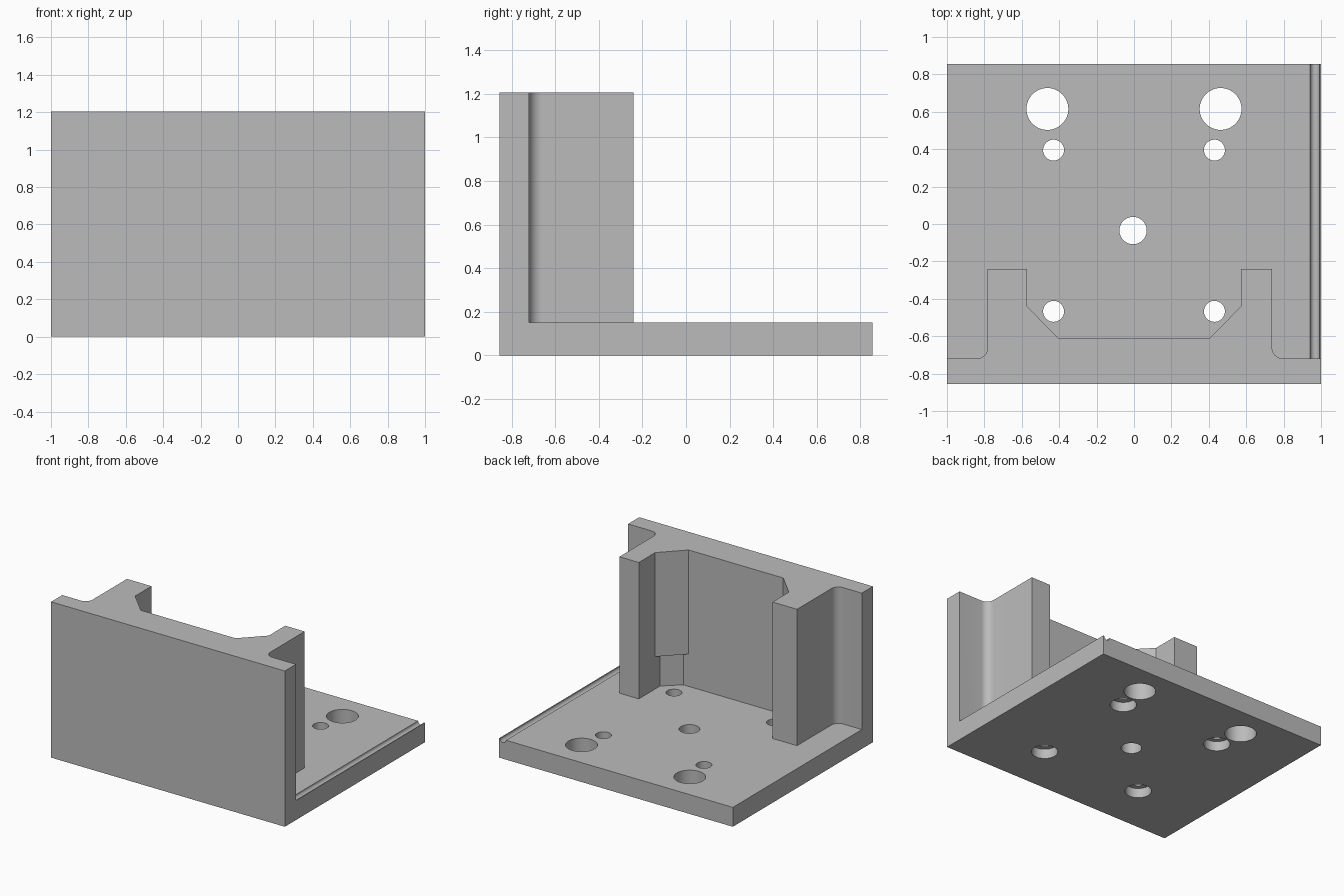
import bpy
import math
from mathutils import Matrix, Vector

cube = bpy.data.objects.get("Cube")
if cube:
    bpy.data.objects.remove(cube, do_unlink=True)

HALF_Y, PLATE_T, WALL_TOP = 0.856, 0.15, 1.205
WALL_Y, RECESS_Y, RIB_Y = -0.72, -0.61, -0.24
RIB_IN, FILLET = 0.572, 0.06

grey = bpy.data.materials.new("Grey metal")
grey.use_nodes = True
colour = (0.5, 0.5, 0.5, 1)
grey.diffuse_color = colour
grey.node_tree.nodes["Principled BSDF"].inputs["Base Color"].default_value = colour


def prism(name, outline, z0, z1):
    """Closed solid from a counter-clockwise outline, extruded in z."""
    n = len(outline)
    verts = [(x, y, z) for z in (z0, z1) for x, y in outline]
    faces = [list(range(n))[::-1], list(range(n, 2 * n))]
    faces += [[i, (i + 1) % n, n + (i + 1) % n, n + i] for i in range(n)]
    mesh = bpy.data.meshes.new(name)
    mesh.from_pydata(verts, [], faces)
    mesh.materials.append(grey)
    obj = bpy.data.objects.new(name, mesh)
    bpy.context.collection.objects.link(obj)
    return obj


def arc(cx, cy, r, a0, a1, steps):
    """Points along an arc, angles in degrees."""
    angles = [math.radians(a0 + (a1 - a0) * i / steps) for i in range(steps + 1)]
    return [(cx + r * math.cos(a), cy + r * math.sin(a)) for a in angles]


def combine(target, other, operation):
    """Boolean the other solid into the target, then discard it."""
    mod = target.modifiers.new(operation, 'BOOLEAN')
    mod.operation, mod.object, mod.solver = operation, other, 'EXACT'
    bpy.context.view_layer.objects.active = target
    bpy.ops.object.modifier_apply(modifier=mod.name)
    bpy.data.objects.remove(other, do_unlink=True)


def drill(target, x, y, r, z0, z1):
    hole = prism("hole_cutter", arc(x, y, r, 0, 360, 48)[:-1], z0, z1)
    combine(target, hole, 'DIFFERENCE')


# Upright wall with two ribs, filleted outside and chamfered inside
right_out, left_out = 0.738, -0.782
outline = [(-1, -HALF_Y), (1, -HALF_Y), (1, WALL_Y)]
outline += arc(right_out + FILLET, WALL_Y + FILLET, FILLET, 270, 180, 10)
outline += [(right_out, RIB_Y), (RIB_IN, RIB_Y), (RIB_IN, -0.44), (0.405, RECESS_Y),
            (-0.405, RECESS_Y), (-RIB_IN, -0.44), (-RIB_IN, RIB_Y), (left_out, RIB_Y)]
outline += arc(left_out - FILLET, WALL_Y + FILLET, FILLET, 0, -90, 10)
outline += [(-1, WALL_Y)]
bracket = prism("mounting_bracket", outline, 0, WALL_TOP)

# Deeper corner reliefs under the chamfers
relief = [(0.40, RECESS_Y), (0.45, RECESS_Y), (RIB_IN, -0.50), (RIB_IN, -0.42), (0.40, -0.42)]
for side in (1, -1):
    points = [(side * x, y) for x, y in relief][::side]
    combine(bracket, prism("relief_cutter", points, 0.1, 0.40), 'DIFFERENCE')

# Base plate
plate = prism("base_plate", [(-1, -HALF_Y), (1, -HALF_Y), (1, HALF_Y), (-1, HALF_Y)], 0, PLATE_T)
combine(bracket, plate, 'UNION')

# Rounded groove along the left edge of the plate
section = arc(0, 0, 0.025, 180, 360, 12) + [(0.025, 0.05), (-0.025, 0.05)]
groove = prism("groove_cutter", section, WALL_Y, 1)
groove.data.transform(Matrix(((1, 0, 0, 0.967), (0, 0, 1, 0), (0, 1, 0, PLATE_T), (0, 0, 0, 1))))
groove.data.flip_normals()
combine(bracket, groove, 'DIFFERENCE')

# Centre hole, large rear holes, and screw holes counterbored underneath
drill(bracket, -0.005, -0.035, 0.073, -0.1, 0.3)
for side in (1, -1):
    drill(bracket, side * 0.463, 0.615, 0.112, -0.1, 0.3)
    for y in (0.395, -0.467):
        drill(bracket, side * 0.43, y, 0.056, -0.1, 0.3)
        drill(bracket, side * 0.43, y, 0.093, -0.1, 0.075)

# Smooth curves, sharp corners
bpy.ops.object.select_all(action='DESELECT')
bracket.select_set(True)
bpy.context.view_layer.objects.active = bracket
bpy.ops.object.shade_smooth_by_angle(angle=math.radians(25))
